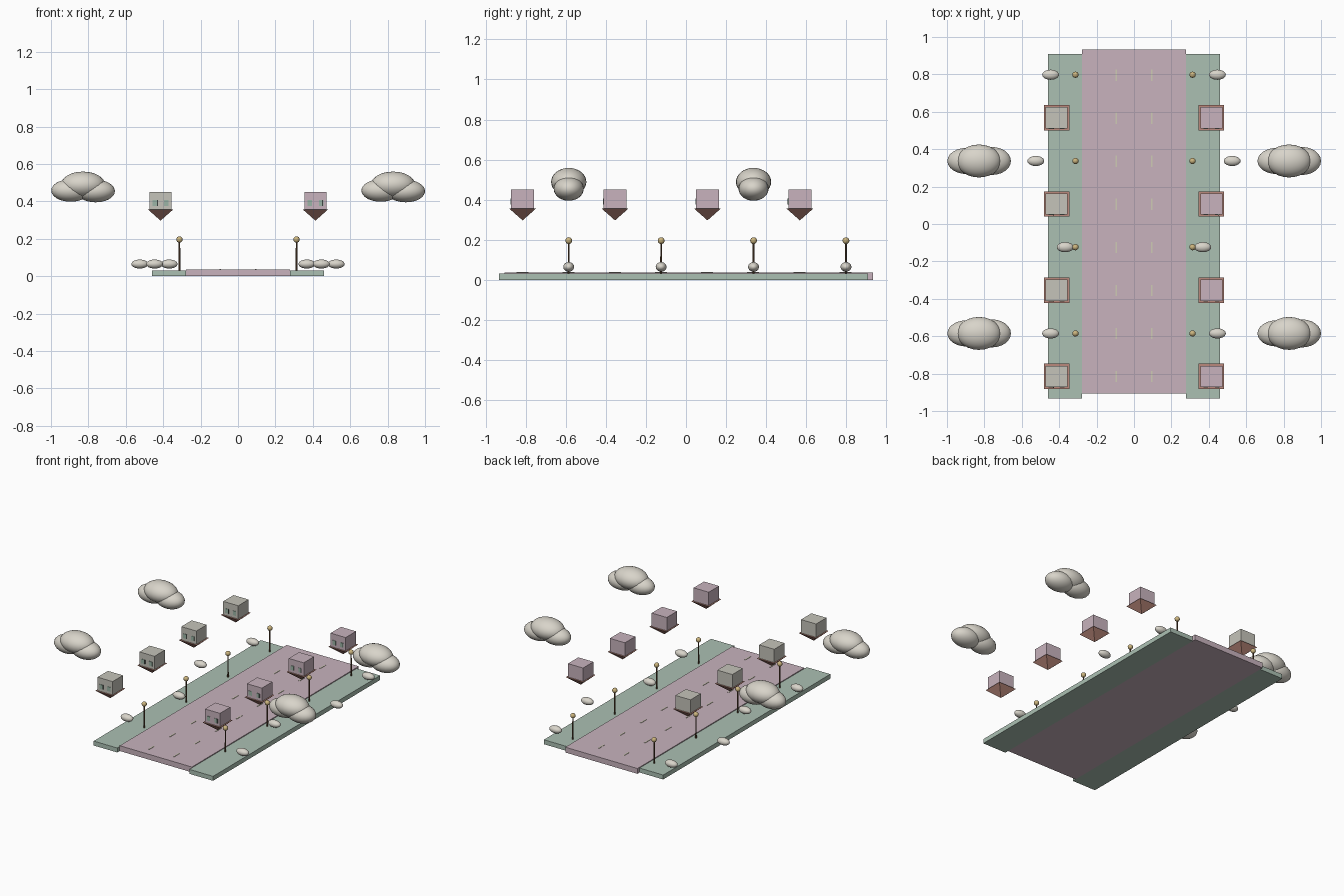
import bpy, bmesh, math
from mathutils import Matrix, Vector

if "Cube" in bpy.data.objects:
    bpy.data.objects.remove(bpy.data.objects["Cube"])


def material(name, r, g, b):
    m = bpy.data.materials.new(name)
    m.diffuse_color = (r, g, b, 1)
    m.use_nodes = True
    m.node_tree.nodes["Principled BSDF"].inputs["Base Color"].default_value = m.diffuse_color
    return m


ROAD = material("dusty pink", 0.58, 0.45, 0.51)
GRASS = material("sage green", 0.41, 0.53, 0.45)
GREY = material("warm grey", 0.56, 0.55, 0.49)
PUFF = material("off white", 0.69, 0.66, 0.59)
ROOF = material("brick red", 0.50, 0.25, 0.20)
POLE = material("dark brown", 0.13, 0.07, 0.035)
LAMP = material("pale gold", 0.60, 0.46, 0.21)
GLASS = material("window green", 0.33, 0.46, 0.38)
DASH = material("lane cream", 0.62, 0.60, 0.46)
DARK = material("door dark", 0.05, 0.06, 0.055)


def finish(bm, name, mat, smooth=False):
    me = bpy.data.meshes.new(name)
    bm.normal_update()
    for f in bm.faces:
        f.smooth = smooth
    bm.to_mesh(me)
    bm.free()
    me.materials.append(mat)
    ob = bpy.data.objects.new(name, me)
    bpy.context.collection.objects.link(ob)
    return ob


def box(name, mat, lo, hi):
    lo, hi = Vector(lo), Vector(hi)
    bm = bmesh.new()
    bmesh.ops.create_cube(bm, size=1, matrix=Matrix.Translation((lo + hi) / 2)
                          @ Matrix.Diagonal((*(hi - lo), 1)))
    return finish(bm, name, mat)


def ellipsoids(name, mat, parts, segs=24):
    # Each part is a centre and three radii
    bm = bmesh.new()
    for centre, radii in parts:
        bmesh.ops.create_uvsphere(bm, u_segments=segs, v_segments=segs * 2 // 3, radius=1,
                                  matrix=Matrix.Translation(centre) @ Matrix.Diagonal((*radii, 1)))
    return finish(bm, name, mat, True)


def cone(name, mat, at, r1, r2, depth, segs, turn=0.0, smooth=False):
    bm = bmesh.new()
    bmesh.ops.create_cone(bm, cap_ends=True, segments=segs, radius1=r1, radius2=r2, depth=depth,
                          matrix=Matrix.Translation(at) @ Matrix.Rotation(turn, 4, "Z"))
    bmesh.ops.remove_doubles(bm, verts=bm.verts, dist=1e-5)
    return finish(bm, name, mat, smooth)


# Road with dashed lanes
box("road", ROAD, (-0.278, -0.905, 0), (0.278, 0.932, 0.037))
for x in (-0.096, 0.096):
    for i in range(8):
        y = -0.815 + 0.23 * i
        box("lane_dash", DASH, (x - 0.004, y - 0.03, 0.035), (x + 0.004, y + 0.03, 0.039))

for s, side, wall in ((-1, "left", GREY), (1, "right", ROAD)):
    # Grass verge
    xs = sorted((s * 0.278, s * 0.46))
    box(side + "_verge", GRASS, (xs[0], -0.932, 0), (xs[1], 0.908, 0.031))

    # Floating houses over upside-down pyramid roofs
    for i in range(4):
        x, y = s * 0.414, -0.815 + 0.461 * i
        box(side + "_house_wall", wall, (x - 0.058, y - 0.057, 0.352), (x + 0.058, y + 0.057, 0.45))
        cone(side + "_house_roof", ROOF, (x, y, 0.327), 0, 0.068 * math.sqrt(2), 0.06, 4, math.pi / 4)
        for wx in (-0.03, 0.03):
            box(side + "_house_window", GLASS, (x + wx - 0.012, y - 0.06, 0.376),
                (x + wx + 0.012, y - 0.055, 0.406))
        dx = x + (-0.016 if s < 0 else 0.038)
        box(side + "_window_edge", DARK, (dx - 0.003, y - 0.0605, 0.376), (dx + 0.003, y - 0.055, 0.406))

    # Street lamps and low bushes
    for i, bx in enumerate((0.446, 0.368, 0.525, 0.446)):
        y = -0.585 + 0.461 * i
        cone(side + "_lamp_pole", POLE, (s * 0.313, y, 0.108), 0.005, 0.004, 0.16, 8, smooth=False)
        ellipsoids(side + "_lamp_globe", LAMP, [((s * 0.313, y, 0.196), (0.017, 0.017, 0.017))], 12)
        ellipsoids(side + "_bush", PUFF, [((s * bx, y, 0.065), (0.045, 0.027, 0.024))])

    # Clouds of three overlapping puffs
    for y in (-0.585, 0.337):
        x = s * 0.829
        ellipsoids(side + "_cloud", PUFF, [
            ((x, y, 0.489), (0.118, 0.088, 0.07)),
            ((x - 0.066, y, 0.458), (0.103, 0.07, 0.06)),
            ((x + 0.068, y, 0.455), (0.103, 0.075, 0.06))])
